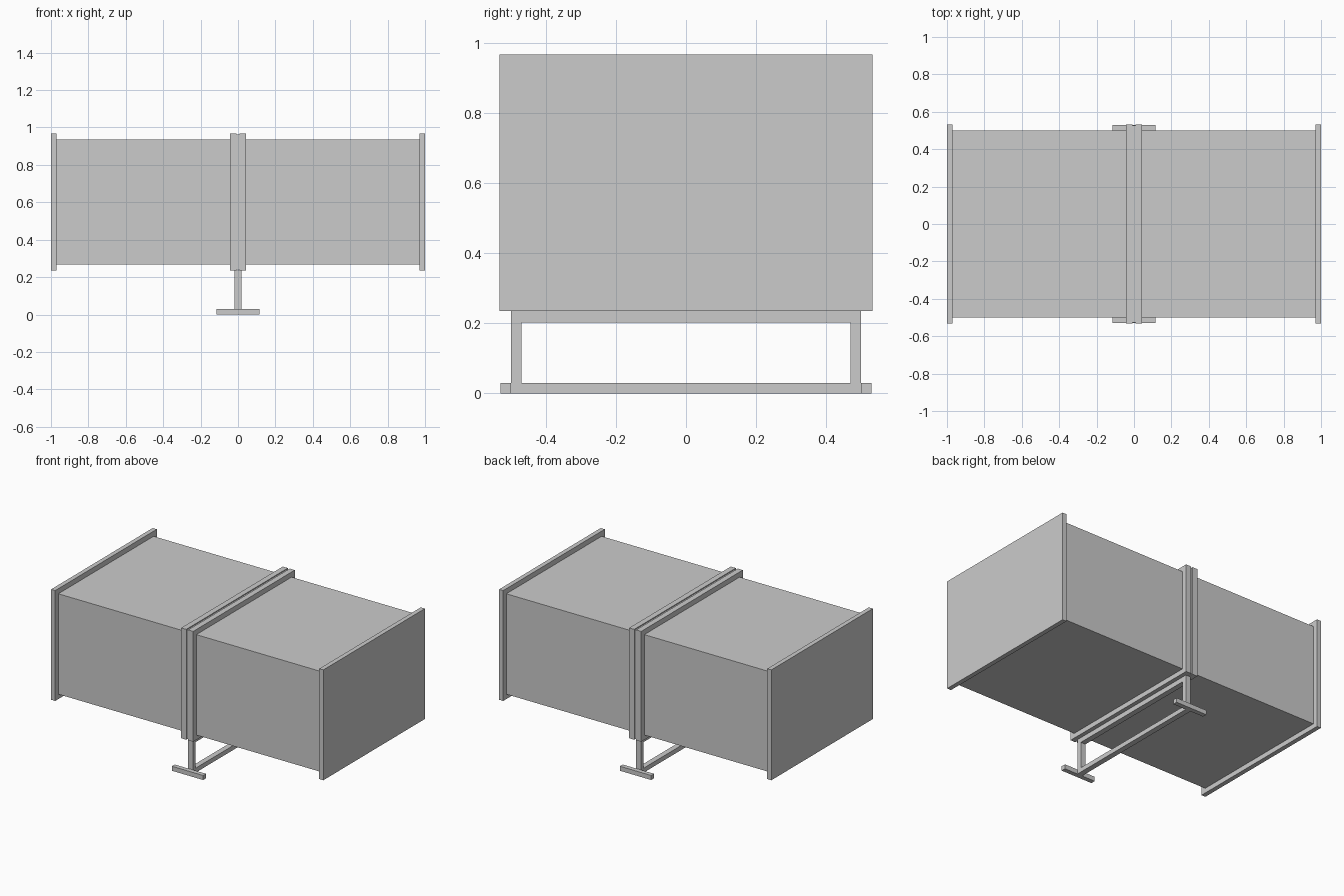
import bpy

if "Cube" in bpy.data.objects:
    bpy.data.objects.remove(bpy.data.objects["Cube"])


def box(name, x, y, z):
    """Axis-aligned box from (min, max) ranges."""
    bpy.ops.mesh.primitive_cube_add(
        size=1, location=[(a + b) / 2 for a, b in (x, y, z)])
    ob = bpy.context.object
    ob.name = name
    ob.scale = [b - a for a, b in (x, y, z)]
    bpy.ops.object.transform_apply(location=False, rotation=False, scale=True)
    return ob


def span(s, a, b):
    """Range a..b mirrored to the side given by s."""
    return tuple(sorted((s * a, s * b)))


# Two duct sections, each with an outer and an inner flange
for s, side in ((-1, "left"), (1, "right")):
    box(f"{side}_duct", span(s, 0.04, 0.975), (-0.5, 0.5), (0.268, 0.935))
    box(f"{side}_end_flange", span(s, 0.97, 1.0), (-0.533, 0.533), (0.236, 0.969))
    box(f"{side}_joint_flange", span(s, 0.007, 0.044), (-0.533, 0.533), (0.236, 0.969))

# Thin gasket recessed between the joint flanges
box("joint_gasket", (-0.007, 0.007), (-0.527, 0.527), (0.24, 0.963))

# Support stand
box("stand_top_bar", (-0.018, 0.018), (-0.5, 0.5), (0.203, 0.235))
box("stand_bottom_bar", (-0.018, 0.018), (-0.5, 0.5), (0, 0.03))
for s, side in ((-1, "front"), (1, "back")):
    box(f"{side}_post", (-0.018, 0.018), span(s, 0.47, 0.5), (0.03, 0.203))
    box(f"{side}_foot", (-0.115, 0.115), span(s, 0.5, 0.53), (0, 0.03))
